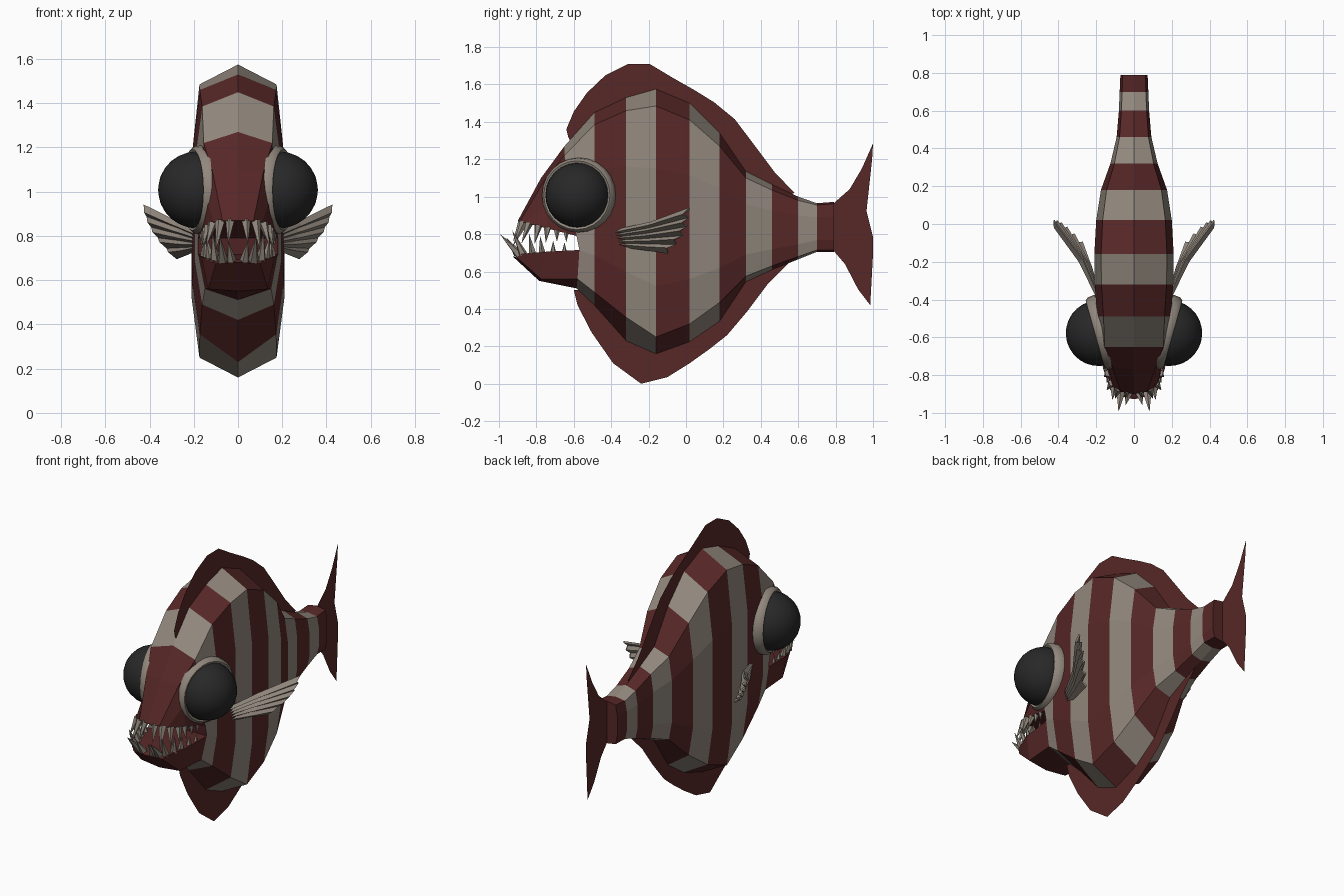
import bpy, bmesh, math
from mathutils import Vector

if "Cube" in bpy.data.objects:
    bpy.data.objects.remove(bpy.data.objects["Cube"])


def material(name, color):
    m = bpy.data.materials.new(name)
    m.diffuse_color = (*color, 1)
    m.use_nodes = True
    m.node_tree.nodes["Principled BSDF"].inputs["Base Color"].default_value = m.diffuse_color
    return m


RED = material("dark red", (0.095, 0.020, 0.020))
BEIGE = material("bone beige", (0.285, 0.245, 0.205))
BLACK = material("eye black", (0.021, 0.021, 0.021))


def finish(bm, name, *mats, normals=True):
    if normals:
        bmesh.ops.recalc_face_normals(bm, faces=bm.faces)
    me = bpy.data.meshes.new(name)
    bm.to_mesh(me)
    bm.free()
    for m in mats:
        me.materials.append(m)
    ob = bpy.data.objects.new(name, me)
    bpy.context.collection.objects.link(ob)
    return ob


def smooth(ob, angle=40):
    bpy.ops.object.select_all(action='DESELECT')
    ob.select_set(True)
    bpy.context.view_layer.objects.active = ob
    bpy.ops.object.shade_smooth_by_angle(angle=math.radians(angle))


def bridge(bm, a, b, mat):
    n = len(a)
    for i in range(n):
        f = bm.faces.new((a[i], a[(i + 1) % n], b[(i + 1) % n], b[i]))
        f.material_index = mat


# ---- body: striped rings from the mouth corner back to the tail root ----
bm = bmesh.new()


def full_ring(half):
    """Half ring from top centre to bottom centre, mirrored to a closed ring."""
    pts = half + [(-x, y, z) for x, y, z in half[-2:0:-1]]
    return [bm.verts.new(p) for p in pts]


front = [(0, -.65, 1.27), (.155, -.65, 1.22), (.178, -.61, 1.02), (.18, -.585, .79),
         (.18, -.57, .715), (.15, -.58, .56), (0, -.585, .51)]
# y, half width, top ridge, top shoulder, bottom shoulder, bottom ridge
stations = [
    (-.49, .195, 1.45, 1.385, .49, .42), (-.32, .208, 1.53, 1.46, .355, .23),
    (-.16, .210, 1.575, 1.485, .25, .16), (.02, .200, 1.50, 1.41, .32, .225),
    (.18, .175, 1.34, 1.27, .435, .335), (.32, .125, 1.135, 1.10, .575, .545),
    (.46, .092, 1.065, 1.035, .63, .61), (.60, .080, 1.00, .98, .68, .665),
    (.70, .076, .965, .955, .715, .705), (.79, .072, .972, .962, .715, .705)]
rings = [full_ring(front)]
for y, w, zt, zts, zbs, zb in stations:
    h, s = zts - zbs, w * .83
    rings.append(full_ring([(0, y, zt), (s, y, zts), (w, y, zts - .27 * h),
                            (w, y, zbs + .42 * h), (w, y, zbs + .22 * h),
                            (s, y, zbs), (0, y, zb)]))
for i in range(len(rings) - 1):
    bridge(bm, rings[i], rings[i + 1], 1 - i % 2)
bm.faces.new(rings[-1]).material_index = 0
r0 = rings[0]

# mouth back wall
bm.faces.new((r0[3], r0[4], r0[8], r0[9]))


def loft(start, halves):
    """Continue a closed strip forward through mirrored half sections and cap it."""
    prev = start
    for half in halves:
        pts = [(-x, y, z) for x, y, z in half[:0:-1]] + half
        cur = [bm.verts.new(p) for p in pts]
        bridge(bm, prev, cur, 0)
        prev = cur
    bm.faces.new(prev)


# snout with palate
loft([r0[i] for i in (9, 10, 11, 0, 1, 2, 3)],
     [[(0, -.775, 1.10), (.115, -.755, 1.09), (.14, -.74, .96), (.15, -.74, .83)],
      [(0, -.90, .87), (.07, -.888, .868), (.11, -.865, .863), (.13, -.84, .855)]])
# lower jaw with mouth floor
loft([r0[i] for i in (8, 7, 6, 5, 4)],
     [[(0, -.785, .55), (.135, -.775, .56), (.165, -.76, .705)],
      [(0, -.928, .682), (.10, -.905, .675), (.125, -.88, .695)]])
finish(bm, "body", RED, BEIGE)


# ---- flat fins on the centre plane ----
def flat_fin(name, outline):
    b = bmesh.new()
    f = b.faces.new([b.verts.new((0, y, z)) for y, z in outline])
    bmesh.ops.triangulate(b, faces=[f], ngon_method='EAR_CLIP')
    finish(b, name, RED)


flat_fin("dorsal_fin", [
    (-.63, 1.32), (-.64, 1.36), (-.60, 1.455), (-.53, 1.555), (-.43, 1.65), (-.31, 1.71),
    (-.195, 1.71), (-.07, 1.635), (.045, 1.57), (.15, 1.505), (.26, 1.415), (.37, 1.27),
    (.475, 1.13), (.58, 1.02), (.5, .99), (.32, 1.09), (.18, 1.28), (.02, 1.44),
    (-.16, 1.5), (-.32, 1.46), (-.5, 1.38), (-.6, 1.26)])
flat_fin("belly_fin", [
    (-.60, .50), (-.58, .42), (-.505, .275), (-.39, .11), (-.24, 0), (-.10, .035),
    (.02, .11), (.125, .185), (.22, .26), (.33, .39), (.435, .53), (.55, .645),
    (.5, .68), (.32, .59), (.18, .40), (.02, .28), (-.16, .22), (-.32, .30), (-.48, .5)])
flat_fin("tail_fin", [
    (.76, .95), (.79, .965), (.875, 1.04), (.94, 1.15), (1.0, 1.285), (.995, 1.2),
    (.95, .985), (1.0, .785), (1.0, .695), (.96, .57), (.985, .42), (.92, .505),
    (.85, .64), (.79, .71), (.76, .72)])


# ---- eyes and their rims ----
axis = Vector((.96, -.27, 0)).normalized()
for side, tag in ((1, "right"), (-1, "left")):
    c = Vector((side * .187, -.578, 1.008))
    n = Vector((side * axis.x, axis.y, 0))
    rot = n.to_track_quat('Z', 'Y').to_matrix().to_4x4()

    b = bmesh.new()
    bmesh.ops.create_uvsphere(b, u_segments=24, v_segments=14, radius=.174)
    b.transform(rot)
    bmesh.ops.translate(b, verts=b.verts, vec=c)
    smooth(finish(b, tag + "_eye", BLACK))

    b = bmesh.new()
    loops = []
    for r, h in ((.15, -.10), (.19, -.07), (.202, -.03), (.198, .005), (.184, .02), (.165, .012)):
        loops.append([b.verts.new((r * math.cos(a), r * math.sin(a), h))
                      for a in (k * math.tau / 24 for k in range(24))])
    for p, q in zip(loops, loops[1:]):
        bridge(b, p, q, 0)
    b.faces.new(loops[0])
    b.transform(rot)
    bmesh.ops.translate(b, verts=b.verts, vec=c)
    smooth(finish(b, tag + "_eye_rim", BEIGE))


# ---- pleated side fins ----
for side, tag in ((1, "right"), (-1, "left")):
    b = bmesh.new()
    rows = []
    N = 10
    root = (Vector((.195, -.375, .82)), Vector((.195, -.35, .735)))
    mid = (Vector((.28, -.19, .862)), Vector((.235, -.235, .72)))
    tip = (Vector((.435, .015, .938)), Vector((.285, -.10, .70)))
    for i in range(N + 1):
        t = i / N
        pleat = Vector((.9, -.4, 0)) * (.012 if i % 2 else -.012)
        a, m, e = (p[0].lerp(p[1], t) for p in (root, mid, tip))
        if i % 2:
            e = e.lerp(m, .13)
        e = e + Vector((.025, .035, 0)) * math.sin(math.pi * t)
        rows.append([b.verts.new((side * v.x, v.y, v.z))
                     for v in (a + pleat * .5, m + pleat, e + pleat)])
    for p, q in zip(rows, rows[1:]):
        for k in range(2):
            b.faces.new((p[k], p[k + 1], q[k + 1], q[k]))
    fin = finish(b, tag + "_side_fin", BEIGE)
    mod = fin.modifiers.new("thickness", 'SOLIDIFY')
    mod.thickness = .012
    mod.offset = 0


# ---- teeth: base point, then vector to the tip ----
def teeth(name, specs):
    b = bmesh.new()
    for base, d, r in specs:
        for s in (1, -1):
            p = Vector((s * base[0], base[1], base[2]))
            v = Vector((s * d[0], d[1], d[2]))
            res = bmesh.ops.create_cone(b, cap_ends=True, segments=5, radius1=r,
                                        radius2=0, depth=v.length)
            q = v.to_track_quat('Z', 'Y').to_matrix().to_4x4()
            bmesh.ops.transform(b, matrix=q, verts=res["verts"])
            bmesh.ops.translate(b, verts=res["verts"], vec=p + v * .5)
    finish(b, name, BEIGE)


teeth("upper_teeth", [
    ((.035, -.875, .87), (.01, -.05, -.11), .022), ((.08, -.865, .865), (.02, -.06, -.13), .024),
    ((.115, -.84, .858), (.03, -.04, -.11), .022), ((.135, -.79, .846), (.025, -.02, -.10), .022),
    ((.142, -.74, .834), (.02, -.01, -.08), .020), ((.152, -.69, .82), (.01, 0, -.06), .017),
    ((.162, -.64, .807), (.005, 0, -.05), .014)])
teeth("lower_teeth", [
    ((.03, -.90, .69), (.015, -.06, .09), .022), ((.07, -.89, .69), (.012, -.105, .11), .025),
    ((.105, -.87, .69), (.01, -.06, .13), .023), ((.125, -.82, .695), (.02, -.02, .11), .021),
    ((.14, -.77, .70), (.015, -.01, .09), .019), ((.15, -.71, .70), (.01, 0, .065), .017),
    ((.158, -.65, .705), (.005, 0, .05), .014)])
